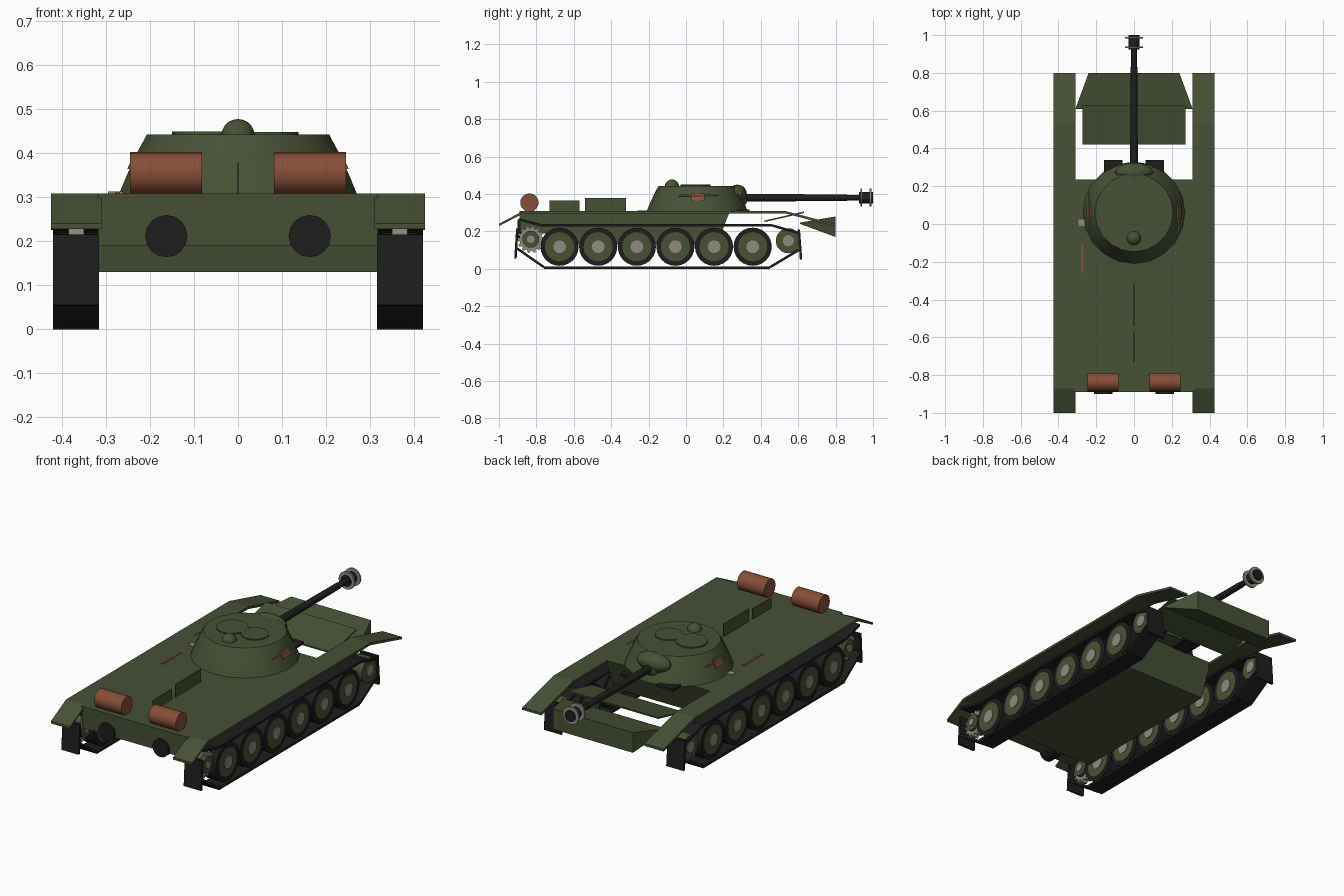
import bpy, bmesh, math
from mathutils import Vector, Matrix

if "Cube" in bpy.data.objects:
    bpy.data.objects.remove(bpy.data.objects["Cube"])

def mat(name, c):
    m = bpy.data.materials.new(name)
    m.diffuse_color = (*c, 1)
    m.use_nodes = True
    m.node_tree.nodes["Principled BSDF"].inputs["Base Color"].default_value = m.diffuse_color
    return m

GREEN = mat("olive green", (0.063, 0.083, 0.036))
DARK = mat("dark rubber", (0.0125, 0.0125, 0.0125))
GREY = mat("bare metal", (0.28, 0.26, 0.22))
BROWN = mat("rust brown", (0.24, 0.076, 0.037))

def finish(name, bm, m, smooth=False):
    bmesh.ops.recalc_face_normals(bm, faces=bm.faces)
    me = bpy.data.meshes.new(name)
    bm.to_mesh(me)
    bm.free()
    me.materials.append(m)
    ob = bpy.data.objects.new(name, me)
    bpy.context.collection.objects.link(ob)
    if smooth:
        bpy.ops.object.select_all(action='DESELECT')
        ob.select_set(True)
        bpy.context.view_layer.objects.active = ob
        bpy.ops.object.shade_smooth_by_angle(angle=math.radians(30))
    return ob

def box(name, x, y, z, m):
    bm = bmesh.new()
    bmesh.ops.create_cube(bm, size=1)
    for v in bm.verts:
        v.co = [(r[0] + r[1]) / 2 + c * (r[1] - r[0]) for r, c in zip((x, y, z), v.co)]
    return finish(name, bm, m)

def prism(name, pts, x0, x1, m):
    """Extrude a (y, z) outline along x."""
    bm = bmesh.new()
    a = [bm.verts.new((x0, y, z)) for y, z in pts]
    b = [bm.verts.new((x1, y, z)) for y, z in pts]
    bm.faces.new(a)
    bm.faces.new(b)
    n = len(pts)
    for i in range(n):
        bm.faces.new((a[i], a[(i + 1) % n], b[(i + 1) % n], b[i]))
    return finish(name, bm, m)

def strip(name, path, t, x0, x1, m):
    """Bent plate following a (y, z) path."""
    up = [(y, z + t) for y, z in path]
    return prism(name, list(path) + up[::-1], x0, x1, m)

def bar(name, p, q, t, x0, x1, m):
    """Straight plate of thickness t between two (y, z) points."""
    d = Vector((q[0] - p[0], q[1] - p[1])).normalized() * t / 2
    n = (-d.y, d.x)
    pts = [(p[0] + n[0], p[1] + n[1]), (q[0] + n[0], q[1] + n[1]),
           (q[0] - n[0], q[1] - n[1]), (p[0] - n[0], p[1] - n[1])]
    return prism(name, pts, x0, x1, m)

def tube(name, p, q, r, m, r2=None, n=20, smooth=True):
    p, q = Vector(p), Vector(q)
    bm = bmesh.new()
    d = q - p
    M = Matrix.Translation((p + q) / 2) @ d.to_track_quat('Z', 'Y').to_matrix().to_4x4()
    bmesh.ops.create_cone(bm, cap_ends=True, segments=n, radius1=r,
                          radius2=r if r2 is None else r2, depth=d.length, matrix=M)
    return finish(name, bm, m, smooth)

def ball(name, c, s, m):
    bm = bmesh.new()
    bmesh.ops.create_uvsphere(bm, u_segments=16, v_segments=10, radius=1,
                              matrix=Matrix.Translation(c) @ Matrix.Diagonal((*s, 1)))
    return finish(name, bm, m, True)

# Hull: overhanging rear deck and sloped end
prism("hull", [(-0.89, 0.309), (-0.886, 0.19), (-0.75, 0.19), (-0.74, 0.13),
               (0.165, 0.13), (0.235, 0.309)], -0.318, 0.318, GREEN)

# Front plate and nose wedge, separate from the hull
strip("front_plate", [(0.42, 0.25), (0.63, 0.298)], 0.008, -0.273, 0.273, GREEN)
bm = bmesh.new()
pts = [(s * x, y, z) for s in (-1, 1) for x, y, z in
       ((0.31, 0.61, 0.24), (0.31, 0.61, 0.247), (0.24, 0.80, 0.28), (0.24, 0.80, 0.17))]
vs = [bm.verts.new(p) for p in pts]
bmesh.ops.convex_hull(bm, input=vs)
bmesh.ops.dissolve_limit(bm, angle_limit=0.01, verts=bm.verts, edges=bm.edges)
finish("nose_wedge", bm, GREEN)

# Engine deck fins
box("deck_fin_rear", (-0.002, 0.002), (-0.73, -0.57), (0.305, 0.365), GREEN)
box("deck_fin_front", (-0.002, 0.002), (-0.54, -0.32), (0.305, 0.378), GREEN)

# Tools on the left side of the deck
box("tool_handle", (-0.280, -0.268), (-0.26, -0.10), (0.305, 0.313), BROWN)
box("tool_head", (-0.295, -0.26), (-0.01, 0.025), (0.305, 0.313), GREY)

# Running gear and side parts, built on both sides
wheel_y = [-0.676 + 0.2065 * i for i in range(6)]
for s, side in ((-1, "left"), (1, "right")):
    def X(*v):
        return [s * a for a in v]

    # Fender with bent ends
    strip("fender_" + side,
          [(-1.0, 0.228), (-0.87, 0.296), (0.53, 0.296), (0.80, 0.226)],
          0.013, *X(0.31, 0.425), GREEN)

    # Track made of straight plates
    runs = [((-0.76, 0.0065), (0.45, 0.0065)), ((-0.76, 0.009), (-0.905, 0.11)),
            ((-0.912, 0.055), (-0.902, 0.215)), ((-0.895, 0.265), (-0.77, 0.232)),
            ((-0.77, 0.232), (0.46, 0.232)), ((0.46, 0.232), (0.605, 0.19)),
            ((0.603, 0.21), (0.615, 0.05)), ((0.45, 0.009), (0.61, 0.105))]
    for i, (p, q) in enumerate(runs):
        bar(f"track_plate_{side}_{i}", p, q, 0.013, *X(0.316, 0.42), DARK)

    # Road wheels
    for i, y in enumerate(wheel_y):
        def disc(part, r, a, b, m):
            tube(f"{part}_{side}_{i}", (s * a, y, 0.118), (s * b, y, 0.118), r, m, n=24)
        disc("tyre", 0.102, 0.325, 0.41, DARK)
        disc("wheel_disc", 0.078, 0.322, 0.414, GREEN)
        disc("wheel_hub", 0.034, 0.319, 0.418, GREY)

    # Idler at the gun end
    tube("idler_" + side, (s * 0.33, 0.547, 0.15), (s * 0.41, 0.547, 0.15), 0.067, GREEN)
    tube("idler_hub_" + side, (s * 0.326, 0.547, 0.15), (s * 0.414, 0.547, 0.15), 0.03, GREY)

    # Toothed sprocket
    N = 14
    gear = []
    for k in range(4 * N):
        a = 2 * math.pi * k / (4 * N)
        r = 0.074 if k % 4 < 2 else 0.06
        gear.append((-0.83 + r * math.cos(a), 0.158 + r * math.sin(a)))
    prism("sprocket_ring_" + side, gear, *X(0.35, 0.385), GREY)
    tube("sprocket_hub_" + side, (s * 0.33, -0.83, 0.158), (s * 0.40, -0.83, 0.158), 0.045, GREEN)
    tube("sprocket_cap_" + side, (s * 0.326, -0.83, 0.158), (s * 0.406, -0.83, 0.158), 0.02, GREY)

    # Fuel drums and exhausts
    tube("drum_" + side, (s * 0.082, -0.837, 0.354), (s * 0.245, -0.837, 0.354), 0.049, BROWN)
    tube("exhaust_" + side, (s * 0.163, -0.80, 0.212), (s * 0.163, -0.90, 0.212), 0.048, DARK, n=16)

    # Vision block ahead of the turret
    box("vision_block_" + side, X(0.06, 0.16), (0.20, 0.34), (0.305, 0.318), DARK)

    # Turret handrail, with a pack lying against the sloped wall
    tube("handrail_" + side, (s * 0.238, -0.04, 0.389), (s * 0.236, 0.17, 0.394), 0.004, GREY, n=8)
    pack = box("rail_pack_" + side, X(0.236, 0.243), (0.03, 0.10), (0.365, 0.403), BROWN)
    for v in pack.data.vertices:
        v.co.x -= s * (v.co.z - 0.384) * 0.45

# Turret: lathed profile
prof = [(0.27, 0.308), (0.255, 0.345), (0.23, 0.40), (0.207, 0.443)]
bm = bmesh.new()
n = 20
rings = [[bm.verts.new((r * math.cos(2 * math.pi * k / n), 0.06 + r * math.sin(2 * math.pi * k / n), z))
          for k in range(n)] for r, z in prof]
for a, b in zip(rings, rings[1:]):
    for k in range(n):
        bm.faces.new((a[k], a[(k + 1) % n], b[(k + 1) % n], b[k]))
bm.faces.new(rings[0])
bm.faces.new(rings[-1])
finish("turret", bm, GREEN, True)

# Hatches and roof dome
tube("hatch_left", (-0.07, 0.05, 0.44), (-0.07, 0.05, 0.4495), 0.08, GREEN)
tube("hatch_right", (0.067, 0.05, 0.44), (0.067, 0.05, 0.449), 0.07, GREEN)
ball("roof_dome", (0, -0.075, 0.44), (0.038, 0.038, 0.038), GREEN)

# Mantlet
ball("mantlet", (0, 0.275, 0.40), (0.10, 0.05, 0.05), GREEN)
ball("mantlet_collar", (0, 0.285, 0.375), (0.05, 0.045, 0.045), GREEN)

# Gun with muzzle brake
def gun(name, y0, y1, r, m, r2=None):
    tube(name, (0, y0, 0.38), (0, y1, 0.38), r, m, r2, 16)

gun("barrel", 0.28, 0.86, 0.021, DARK, 0.017)
gun("barrel_tip", 0.86, 0.94, 0.015, DARK)
gun("muzzle_brake", 0.925, 1.0, 0.03, DARK)
gun("muzzle_ring_inner", 0.932, 0.941, 0.048, GREY)
gun("muzzle_ring_outer", 0.982, 0.991, 0.048, GREY)
